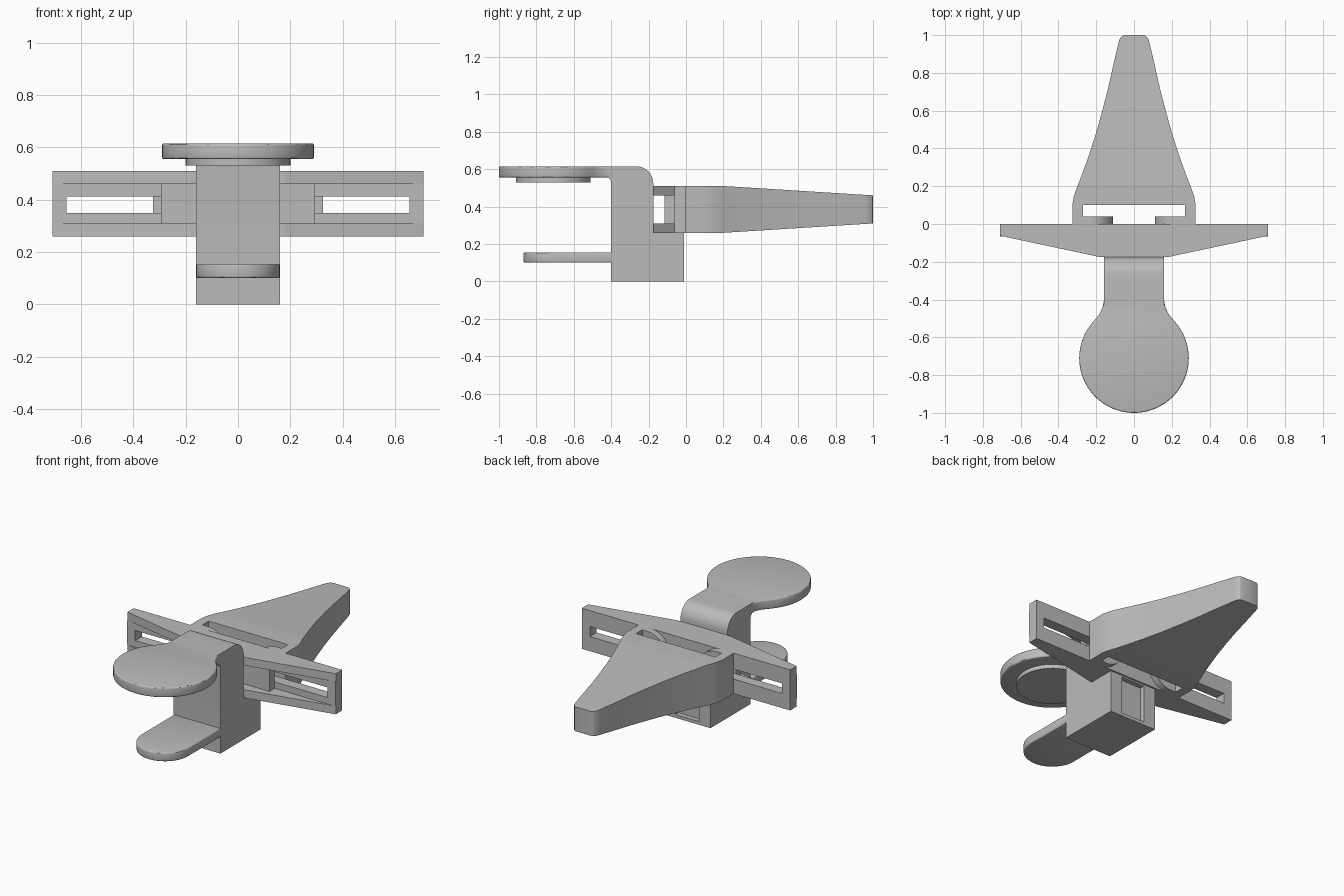
import bpy, bmesh
from math import sin, cos, radians
from mathutils import Vector

old = bpy.data.objects.get("Cube")
if old:
    bpy.data.objects.remove(old, do_unlink=True)

grey = bpy.data.materials.new("plain_grey")
grey.use_nodes = True
grey.diffuse_color = (0.5, 0.5, 0.5, 1)
grey.node_tree.nodes["Principled BSDF"].inputs["Base Color"].default_value = (0.5, 0.5, 0.5, 1)


def arc(cx, cy, r, a0, a1, n):
    """Points on a circle from angle a0 to a1 in degrees."""
    steps = [radians(a0 + (a1 - a0) * i / n) for i in range(n + 1)]
    return [(cx + r * cos(a), cy + r * sin(a)) for a in steps]


def mirrored(half):
    """Close a half outline (x >= 0) across the centre line."""
    return half + [(-x, y) for x, y in reversed(half) if abs(x) > 1e-4]


def prism(name, outline, lo, hi, axis="z", smooth=True, bevel=0, edit=None):
    """Extrude a flat outline along one axis."""
    place = {"x": lambda u, v, d: (d, u, v),
             "y": lambda u, v, d: (u, d, v),
             "z": lambda u, v, d: (u, v, d)}[axis]
    bm = bmesh.new()
    face = bm.faces.new([bm.verts.new(place(u, v, lo)) for u, v in outline])
    ext = bmesh.ops.extrude_face_region(bm, geom=[face])
    top = [g for g in ext["geom"] if isinstance(g, bmesh.types.BMVert)]
    bmesh.ops.translate(bm, verts=top, vec=Vector(place(0, 0, hi - lo)))
    if edit:
        edit(bm)
    bmesh.ops.recalc_face_normals(bm, faces=bm.faces)
    mesh = bpy.data.meshes.new(name)
    bm.to_mesh(mesh)
    bm.free()
    ob = bpy.data.objects.new(name, mesh)
    bpy.context.collection.objects.link(ob)
    mesh.materials.append(grey)
    bpy.ops.object.select_all(action="DESELECT")
    ob.select_set(True)
    bpy.context.view_layer.objects.active = ob
    if bevel:
        mod = ob.modifiers.new("rounded_edges", "BEVEL")
        mod.width, mod.segments = bevel, 3
        mod.limit_method, mod.angle_limit = "ANGLE", radians(60)
        bpy.ops.object.modifier_apply(modifier=mod.name)
    if smooth:
        bpy.ops.object.shade_smooth_by_angle(angle=radians(30))
    return ob


def box(name, x0, x1, y0, y1, z0, z1):
    return prism(name, [(x0, y0), (x1, y0), (x1, y1), (x0, y1)], z0, z1, smooth=False)


def cut(ob, *bounds):
    """Cut a box out of a part and discard the cutter."""
    cutter = box("cutter", *bounds)
    cutter.hide_render = True
    mod = ob.modifiers.new("cut", "BOOLEAN")
    mod.operation, mod.object, mod.solver = "DIFFERENCE", cutter, "EXACT"
    bpy.context.view_layer.objects.active = ob
    bpy.ops.object.modifier_apply(modifier=mod.name)
    bpy.data.objects.remove(cutter, do_unlink=True)


# Upright body with a rounded shoulder and a filleted underside
profile = [(-0.40, 0), (-0.01, 0), (-0.01, 0.26), (-0.175, 0.26)]
profile += arc(-0.265, 0.525, 0.09, 0, 90, 10)
profile += [(-0.43, 0.615), (-0.43, 0.555)]
profile += arc(-0.425, 0.53, 0.025, 90, 0, 5)
body = prism("body", profile, -0.16, 0.16, "x")
cut(body, -0.08, 0.08, -0.04, 0.1, 0.02, 0.25)

# Upper round pad blending into its neck, with a smaller disc below
half = [(0.16, -0.38), (0.16, -0.41), (0.166, -0.44), (0.182, -0.475), (0.2, -0.498)]
half += arc(0, -0.71, 0.29, 42, -90, 28)
prism("upper_pad", mirrored(half), 0.555, 0.615, bevel=0.008)
prism("upper_pad_boss", arc(0, -0.71, 0.2, 0, 352.5, 47), 0.53, 0.56)

# Lower tongue with a round front end
half = [(0.16, -0.38)] + arc(0, -0.71, 0.16, 0, -90, 14)
prism("lower_tongue", mirrored(half), 0.1, 0.155, bevel=0.008)

# Crossbar: two tapering flanges joined by a slotted web
flange = mirrored([(0.71, 0), (0.71, -0.062), (0.18, -0.175)])
for name, z in (("lower", 0.26), ("upper", 0.46)):
    prism(name + "_crossbar_flange", flange, z, z + 0.05, smooth=False)
web = box("crossbar_web", -0.71, 0.71, -0.065, 0, 0.31, 0.46)
for side in (-1, 1):
    a, b = sorted((side * 0.2, side * 0.655))
    cut(web, a, b, -0.2, 0.1, 0.35, 0.412)
box("crossbar_socket", -0.295, 0.295, -0.115, -0.065, 0.31, 0.46)


# Tail: notched outline whose height tapers towards the tip
def taper(bm):
    geom = bm.verts[:] + bm.edges[:] + bm.faces[:]
    bmesh.ops.bisect_plane(bm, geom=geom, plane_co=(0, 0.2, 0), plane_no=(0, 1, 0))
    for v in bm.verts:
        t = max(0, (v.co.y - 0.2) / 0.8)
        v.co.z = 0.385 + (v.co.z - 0.385) * (1 - 0.4 * t)


half = [(0.27, 0.1), (0.27, 0), (0.325, 0), (0.325, 0.11), (0.319, 0.145), (0.307, 0.18),
        (0.28, 0.25), (0.24, 0.36), (0.2, 0.485), (0.165, 0.61), (0.137, 0.72),
        (0.11, 0.84), (0.082, 0.96), (0.076, 0.98), (0.064, 0.995), (0.05, 1.0)]
prism("tail", mirrored(half), 0.26, 0.51, edit=taper)

# Round-ended tabs inside the tail notch
for name, side in (("left", 1), ("right", -1)):
    ends = [(0.28, 0.51)] + arc(0.235, 0.385, 0.125, 90, 270, 20) + [(0.28, 0.26)]
    prism(name + "_tail_tab", [(side * x, z) for x, z in ends], 0, 0.04, "y")
